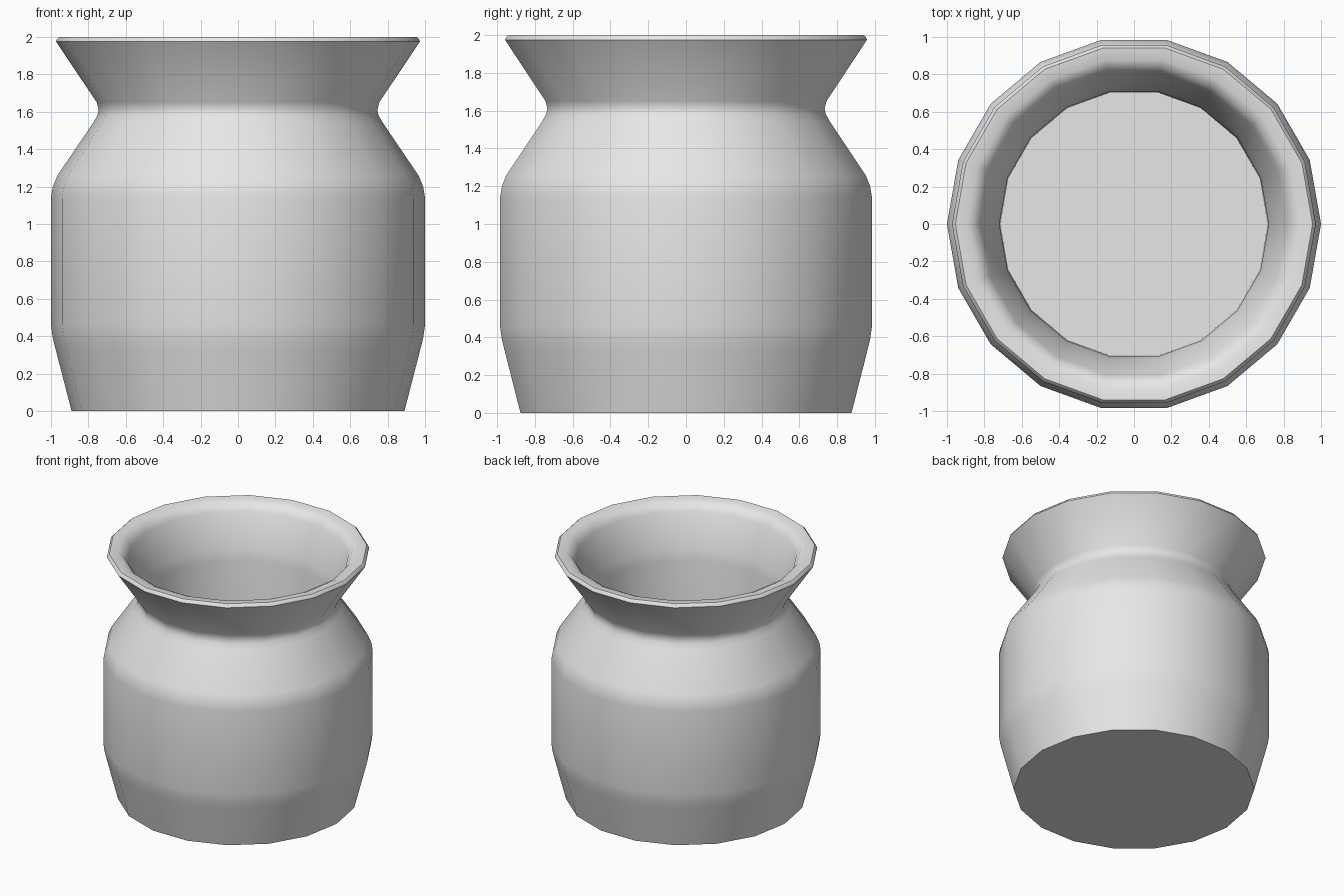
import bpy, bmesh, math

cube = bpy.data.objects.get("Cube")
if cube:
    bpy.data.objects.remove(cube, do_unlink=True)

SIDES = 18

# Single clay colour
clay = bpy.data.materials.new("light_grey_clay")
clay.use_nodes = True
clay.diffuse_color = (0.8, 0.8, 0.8, 1)
clay.node_tree.nodes["Principled BSDF"].inputs["Base Color"].default_value = (0.8, 0.8, 0.8, 1)

# Profile as (radius, height): foot, belly, shoulder, neck, flared mouth
outside = [(0.89, 0), (0.975, 0.33), (0.99, 0.39), (1, 0.46),
           (1, 1.14), (0.99, 1.2), (0.965, 1.26),
           (0.775, 1.54), (0.752, 1.58), (0.745, 1.61), (0.755, 1.65),
           (0.973, 1.975)]
# Rounded lip, throat and inner floor
lip = [(0.97, 1.985), (0.955, 2)]
inside = [(0.89, 1.995), (0.85, 1.975), (0.82, 1.93),
          (0.735, 1.66), (0.72, 1.58), (0.715, 0.12)]


def lathe(name, profile):
    """Spin a profile about z and close both ends with flat caps."""
    bm = bmesh.new()
    rings = []
    for radius, height in profile:
        ring = []
        for i in range(SIDES):
            a = math.tau * i / SIDES
            ring.append(bm.verts.new((radius * math.cos(a), radius * math.sin(a), height)))
        rings.append(ring)
    for low, high in zip(rings, rings[1:]):
        for i in range(SIDES):
            j = (i + 1) % SIDES
            bm.faces.new((low[i], low[j], high[j], high[i]))
    bm.faces.new(rings[0][::-1])
    bm.faces.new(rings[-1])
    bmesh.ops.recalc_face_normals(bm, faces=bm.faces)
    mesh = bpy.data.meshes.new(name)
    bm.to_mesh(mesh)
    bm.free()
    obj = bpy.data.objects.new(name, mesh)
    bpy.context.collection.objects.link(obj)
    mesh.materials.append(clay)
    return obj


pot = lathe("pot", outside + lip + inside)

# Smooth body with crisp foot, lip and floor edges
bpy.ops.object.select_all(action="DESELECT")
pot.select_set(True)
bpy.context.view_layer.objects.active = pot
bpy.ops.object.shade_smooth_by_angle(angle=math.radians(35))
